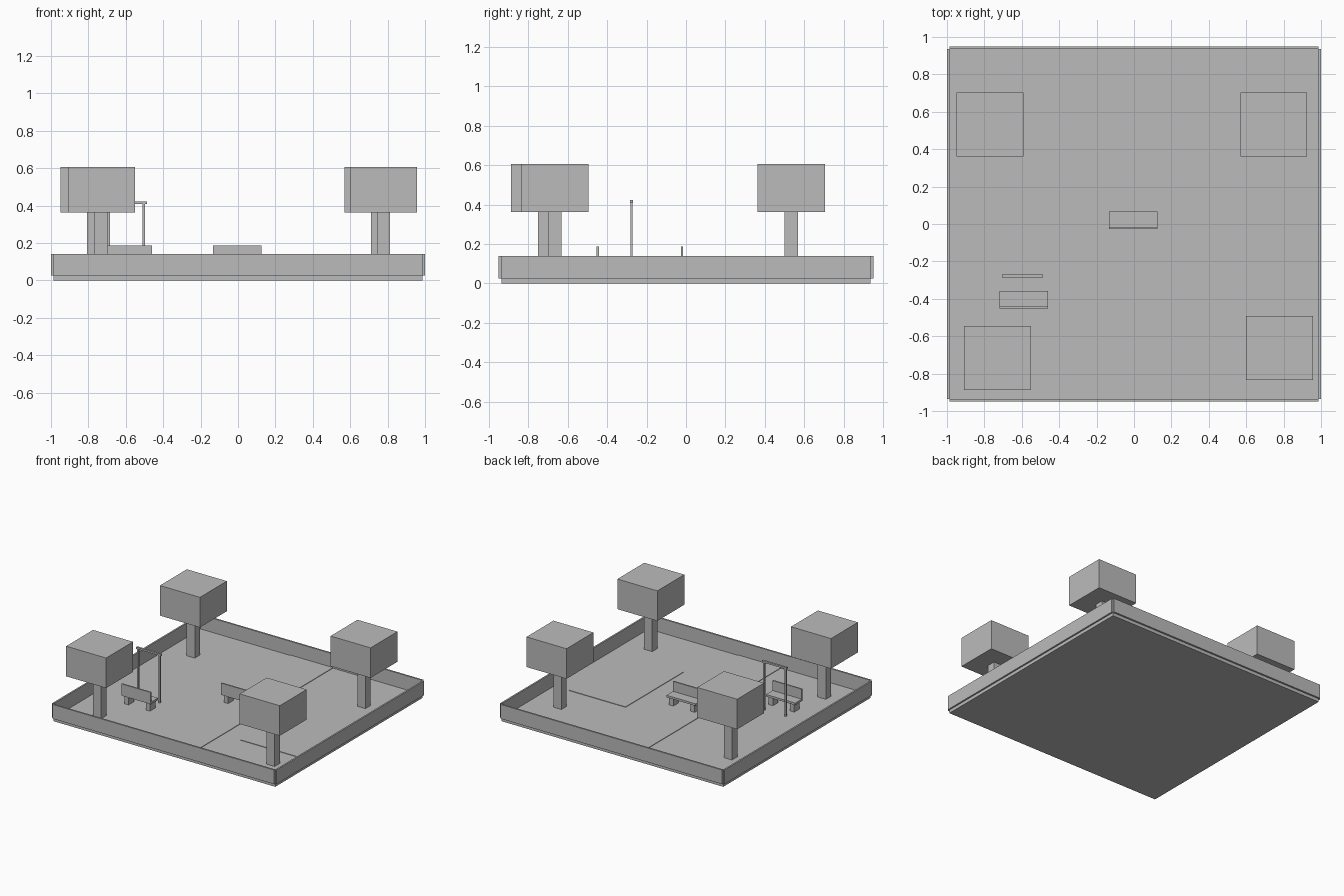
import bpy

if "Cube" in bpy.data.objects:
    bpy.data.objects.remove(bpy.data.objects["Cube"])

grey = bpy.data.materials.new("plain_grey")
grey.diffuse_color = (0.5, 0.5, 0.5, 1)
grey.use_nodes = True
grey.node_tree.nodes["Principled BSDF"].inputs["Base Color"].default_value = grey.diffuse_color


def box(name, x, y, z):
    """Box from (min, max) ranges on each axis."""
    bpy.ops.mesh.primitive_cube_add(size=1)
    ob = bpy.context.object
    ob.name = name
    ranges = (x, y, z)
    ob.location = [(a + b) / 2 for a, b in ranges]
    ob.scale = [b - a for a, b in ranges]
    bpy.ops.object.transform_apply(location=True, rotation=False, scale=True)
    ob.data.materials.append(grey)
    return ob


def span(centre, width):
    return (centre - width / 2, centre + width / 2)


FLOOR = 0.026
SX, SY = 0.987, 0.936  # half size of the ground slab

# Ground slab, central path and play area plate
box("ground_slab", (-SX, SX), (-SY, SY), (0, FLOOR))
box("path", (-0.19, 0.19), (-SY, SY), (FLOOR - 0.004, FLOOR + 0.004))
box("play_area", (0.35, 0.855), (-0.47, 0.268), (FLOOR - 0.004, FLOOR + 0.004))

# Low boundary walls around the slab
for s, label in ((-1, "a"), (1, "b")):
    box("side_wall_" + label, sorted((s * SX, s * 1.0)), (-SY, SY), (FLOOR, 0.14))
    box("end_wall_" + label, (-SX, SX), sorted((s * SY, s * 0.95)), (FLOOR, 0.14))

# Block trees
trees = [(-0.77, 0.533), (0.748, 0.533), (-0.73, -0.716), (0.778, -0.664)]
for i, (x, y) in enumerate(trees, 1):
    box(f"tree_trunk_{i}", span(x, 0.072), span(y, 0.067), (FLOOR - 0.005, 0.37))
    box(f"tree_crown_{i}", span(x, 0.356), span(y, 0.342), (0.363, 0.605))

# Benches: backrest on the front edge, seat, two block legs
for i, (x, y) in enumerate([(-0.004, -0.026), (-0.59, -0.453)], 1):
    box(f"bench_back_{i}", span(x, 0.26), (y, y + 0.011), (0.10, 0.187))
    box(f"bench_seat_{i}", span(x, 0.26), (y + 0.004, y + 0.094), (0.09, 0.107))
    for s in (-1, 1):
        box(f"bench_leg_{i}", span(x + s * 0.095, 0.037),
            (y + 0.015, y + 0.083), (FLOOR - 0.003, 0.092))

# Bar frame: two thin posts and a crossbar
for x in (-0.692, -0.503):
    box("frame_post", span(x, 0.013), span(-0.277, 0.011), (FLOOR - 0.003, 0.412))
box("frame_crossbar", (-0.706, -0.487), span(-0.277, 0.016), (0.408, 0.422))
